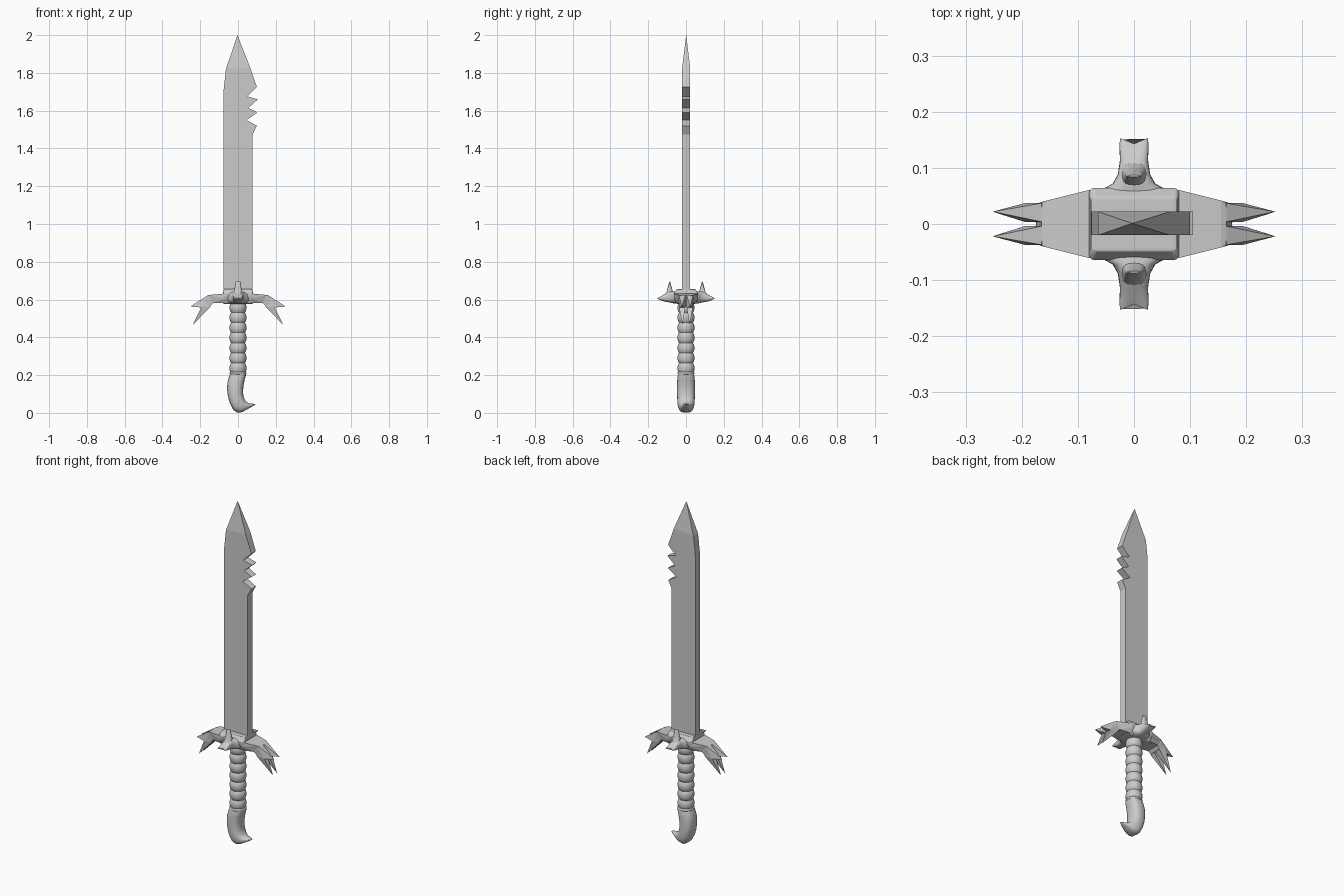
import bpy, bmesh, math
from mathutils import Vector

if "Cube" in bpy.data.objects:
    bpy.data.objects.remove(bpy.data.objects["Cube"])


def finish(name, bm, smooth=None, bevel=0):
    bmesh.ops.recalc_face_normals(bm, faces=bm.faces)
    me = bpy.data.meshes.new(name)
    bm.to_mesh(me)
    bm.free()
    ob = bpy.data.objects.new(name, me)
    bpy.context.collection.objects.link(ob)
    if bevel:
        m = ob.modifiers.new("bevel", 'BEVEL')
        m.width, m.segments, m.limit_method = bevel, 3, 'ANGLE'
    if smooth:
        bpy.ops.object.select_all(action='DESELECT')
        ob.select_set(True)
        bpy.context.view_layer.objects.active = ob
        bpy.ops.object.shade_smooth_by_angle(angle=math.radians(smooth))
    return ob


def hull(bm, pts):
    vs = [bm.verts.new(p) for p in pts]
    r = bmesh.ops.convex_hull(bm, input=vs)
    junk = {v for v in r["geom_interior"] + r["geom_unused"]
            if isinstance(v, bmesh.types.BMVert)}
    bmesh.ops.delete(bm, geom=list(junk), context='VERTS')


def loft(name, secs, n=24, power=1.0, swap=0, tweak=None):
    """Rounded sections (a1, z1, a2, z2, half_width); swap=+-1 runs along y."""
    bm = bmesh.new()
    rings = []
    for a1, z1, a2, z2, h in secs:
        ring = []
        for i in range(n):
            t = 2 * math.pi * i / n
            c, s = math.cos(t), math.sin(t)
            c = math.copysign(abs(c) ** power, c)
            s = math.copysign(abs(s) ** power, s)
            a = (a1 + a2) / 2 + (a2 - a1) / 2 * c
            z = (z1 + z2) / 2 + (z2 - z1) / 2 * c
            if tweak:
                a = tweak(a, h * s)
            ring.append(bm.verts.new((h * s, a * swap, z) if swap else (a, h * s, z)))
        rings.append(ring)
    for r0, r1 in zip(rings, rings[1:]):
        for i in range(n):
            bm.faces.new((r0[i], r0[(i + 1) % n], r1[(i + 1) % n], r1[i]))
    bm.faces.new(rings[0])
    bm.faces.new(rings[-1])
    return finish(name, bm, 50)


# blade: extruded serrated outline closed by a four-sided point
outline = [(-.064, 1.82), (-.076, 1.71), (-.076, .62), (.077, .62), (.077, 1.475),
           (.1, 1.52), (.045, 1.55), (.102, 1.59), (.055, 1.615), (.105, 1.66),
           (.05, 1.675), (.1, 1.725), (.064, 1.83)]
bm = bmesh.new()
front = [bm.verts.new((x, -.02, z)) for x, z in outline]
back = [bm.verts.new((x, .022, z)) for x, z in outline]
tip = bm.verts.new((-.003, .001, 2))
bm.faces.new(front)
bm.faces.new(back[::-1])
for i in range(len(outline) - 1):
    bm.faces.new((front[i], front[i + 1], back[i + 1], back[i]))
for a, b in ((front[0], front[-1]), (back[0], back[-1]),
             (front[0], back[0]), (front[-1], back[-1])):
    bm.faces.new((a, b, tip))
finish("blade", bm)

# guard centre and collar around the blade
bm = bmesh.new()
hull(bm, [(sx * x, sy * y, z) for sx in (-1, 1) for sy in (-1, 1)
          for x, y, z in ((.076, .048, .656), (.08, .064, .635),
                          (.08, .064, .61), (.08, .045, .577))])
finish("guard_centre", bm, 40, .008)

# guard arms, each ending in four downward prongs
T, M, B = (.165, .62), (.195, .558), (.145, .563)
for side, label in ((1, "right"), (-1, "left")):
    bm = bmesh.new()
    hull(bm, [(side * x, s * y, z) for s in (-1, 1)
              for x, y, z in ((.07, .063, .632), (.07, .05, .58), (.07, .063, .605),
                              (.155, .042, .624), (.13, .04, .583), T[:1] + (.03,) + T[1:])])
    hull(bm, [(side * x, s * y, z) for s in (-1, 1)
              for x, y, z in ((.155, .042, .624), (.13, .04, .583),
                              (.165, .038, .618), (.148, .036, .565), (.175, .036, .57))])
    for s in (-1, 1):
        for (p, q, end) in ((T, M, (.252, .022, .563)), (M, B, (.24, .018, .465))):
            pts = [(side * a, s * y, z) for a, z in (p, q) for y in (.004, .037)]
            pts += [(side * .15, s * y, .6) for y in (.002, .038)]
            hull(bm, pts + [(side * end[0], s * end[1], end[2])])
    finish("guard_arm_" + label, bm)

# front and back claws: a notched outward spur and an upright horn
for side, label in ((-1, "front"), (1, "back")):
    loft("guard_spur_" + label,
         [(.04, .577, .04, .64, .065), (.062, .579, .062, .642, .056),
          (.072, .581, .072, .645, .038), (.088, .585, .088, .645, .029),
          (.115, .589, .112, .63, .025), (.138, .596, .138, .617, .026),
          (.152, .603, .152, .609, .025)],
         power=.75, swap=side,
         tweak=lambda a, x: a - (max(0, (a - .1) / .05) * .009 * max(0, 1 - abs(x) / .022)))
    loft("guard_horn_" + label,
         [(.062, .625, .112, .625, .024), (.07, .645, .101, .645, .02),
          (.076, .665, .096, .665, .017), (.082, .682, .092, .682, .015),
          (.084, .696, .087, .696, .012)],
         n=16, power=.7, swap=side)

# ribbed grip
ribs, steps = 7, 8
grip = []
for i in range(ribs * steps + 1):
    z = .21 + (.585 - .21) * i / (ribs * steps)
    r = .037 + .008 * abs(math.sin(math.pi * i / steps)) ** .7
    grip.append((-r, z, r, z, r))
loft("grip", grip)

# ring between grip and pommel
loft("grip_ring", [(-r, z, r, z, r) for r, z in
                   ((.04, .202), (.046, .207), (.046, .213), (.04, .218))])

# hooked pommel
loft("pommel",
     [(-.04, .21, .042, .21, .041), (-.048, .19, .041, .195, .045),
      (-.056, .16, .034, .17, .047), (-.058, .125, .028, .135, .047),
      (-.053, .085, .027, .105, .047), (-.042, .048, .031, .082, .046),
      (-.026, .018, .038, .066, .044), (-.004, .001, .048, .056, .038),
      (.022, .004, .06, .051, .031), (.048, .018, .073, .049, .022),
      (.072, .032, .084, .048, .013), (.091, .043, .093, .046, .004)],
     power=.8)
